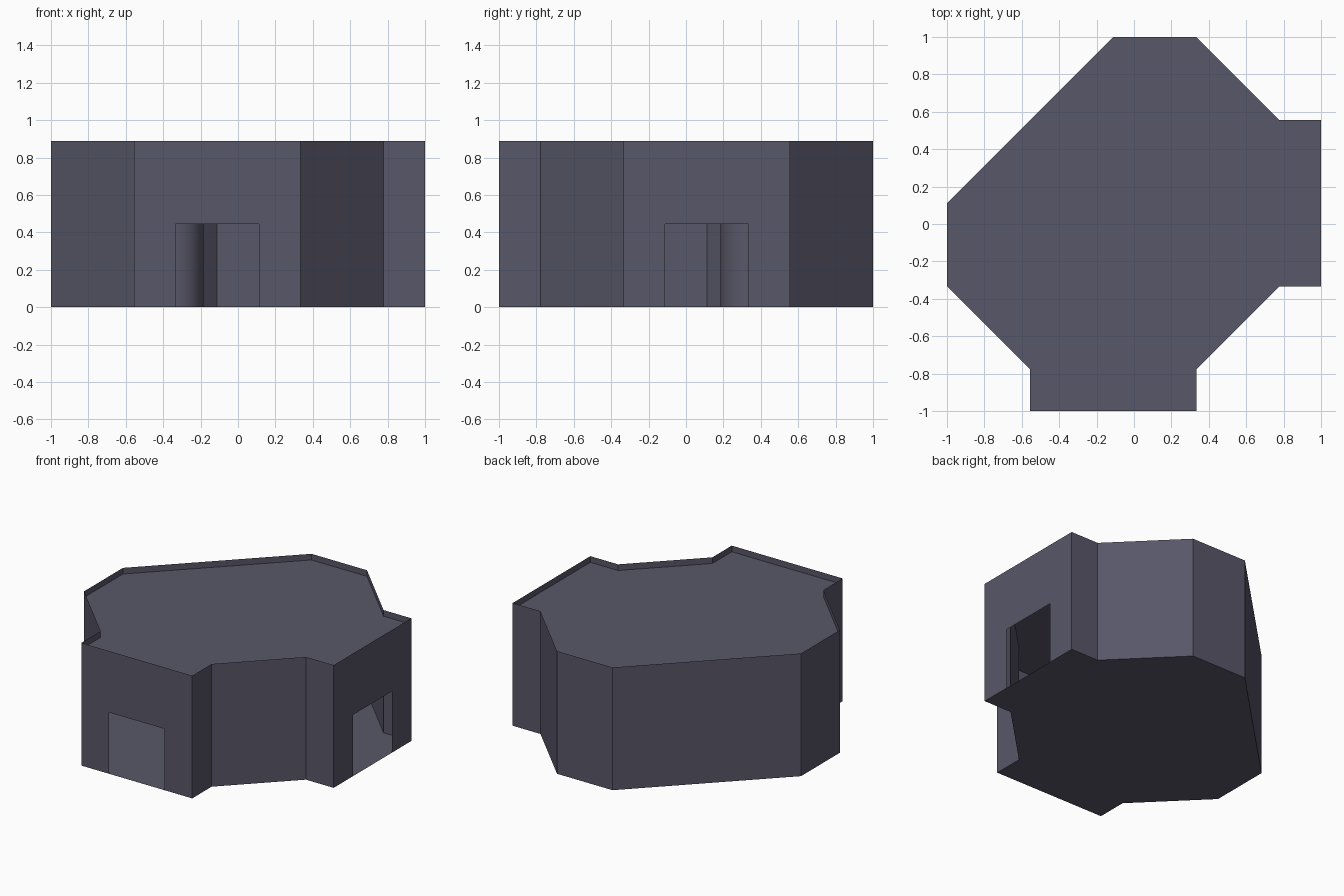
import bpy, bmesh
from mathutils import Vector

if "Cube" in bpy.data.objects:
    bpy.data.objects.remove(bpy.data.objects["Cube"])

U = 1 / 9                      # grid unit of the plan
HEIGHT, ROOF, DOOR = 8 * U, 7.6 * U, 4 * U

stone = bpy.data.materials.new("slate grey")
stone.diffuse_color = (0.098, 0.095, 0.138, 1)
stone.use_nodes = True
stone.node_tree.nodes["Principled BSDF"].inputs["Base Color"].default_value = stone.diffuse_color

# Plan outline, counter-clockwise; the front and right porch walls hold doorways
plan = [Vector((x * U, y * U, 0)) for x, y in (
    (-5, -9), (3, -9), (3, -7), (7, -3), (9, -3), (9, 5),
    (7, 5), (3, 9), (-1, 9), (-9, 1), (-9, -3), (-5, -7))]
door_walls = {0, 4}


def finish(name, bm):
    mesh = bpy.data.meshes.new(name)
    bm.to_mesh(mesh)
    bm.free()
    mesh.materials.append(stone)
    obj = bpy.data.objects.new(name, mesh)
    bpy.context.collection.objects.link(obj)
    return obj


def slab(name, z):
    bm = bmesh.new()
    bm.faces.new([bm.verts.new((p.x, p.y, z)) for p in plan])
    return finish(name, bm)


def panel(bm, a, b, z0, z1):
    corners = ((a, z0), (b, z0), (b, z1), (a, z1))
    bm.faces.new([bm.verts.new((p.x, p.y, z)) for p, z in corners])


# Thin outer walls, with a centred opening in the doorway walls
bm = bmesh.new()
for i, a in enumerate(plan):
    b = plan[(i + 1) % len(plan)]
    if i in door_walls:
        left, right = a.lerp(b, 0.25), a.lerp(b, 0.75)
        panel(bm, a, left, 0, HEIGHT)
        panel(bm, left, right, DOOR, HEIGHT)
        panel(bm, right, b, 0, HEIGHT)
    else:
        panel(bm, a, b, 0, HEIGHT)
bmesh.ops.remove_doubles(bm, verts=bm.verts, dist=1e-5)
finish("outer_walls", bm)

# Floor and sunken roof
slab("floor", 0)
slab("roof", ROOF)

# Round pillar inside, seen through both doorways
bpy.ops.mesh.primitive_cylinder_add(
    vertices=32, radius=0.15, depth=ROOF, end_fill_type='NOTHING',
    location=(-3 * U, 3 * U, ROOF / 2))
pillar = bpy.context.object
pillar.name = "pillar"
pillar.data.materials.append(stone)
bpy.ops.object.shade_smooth_by_angle()
